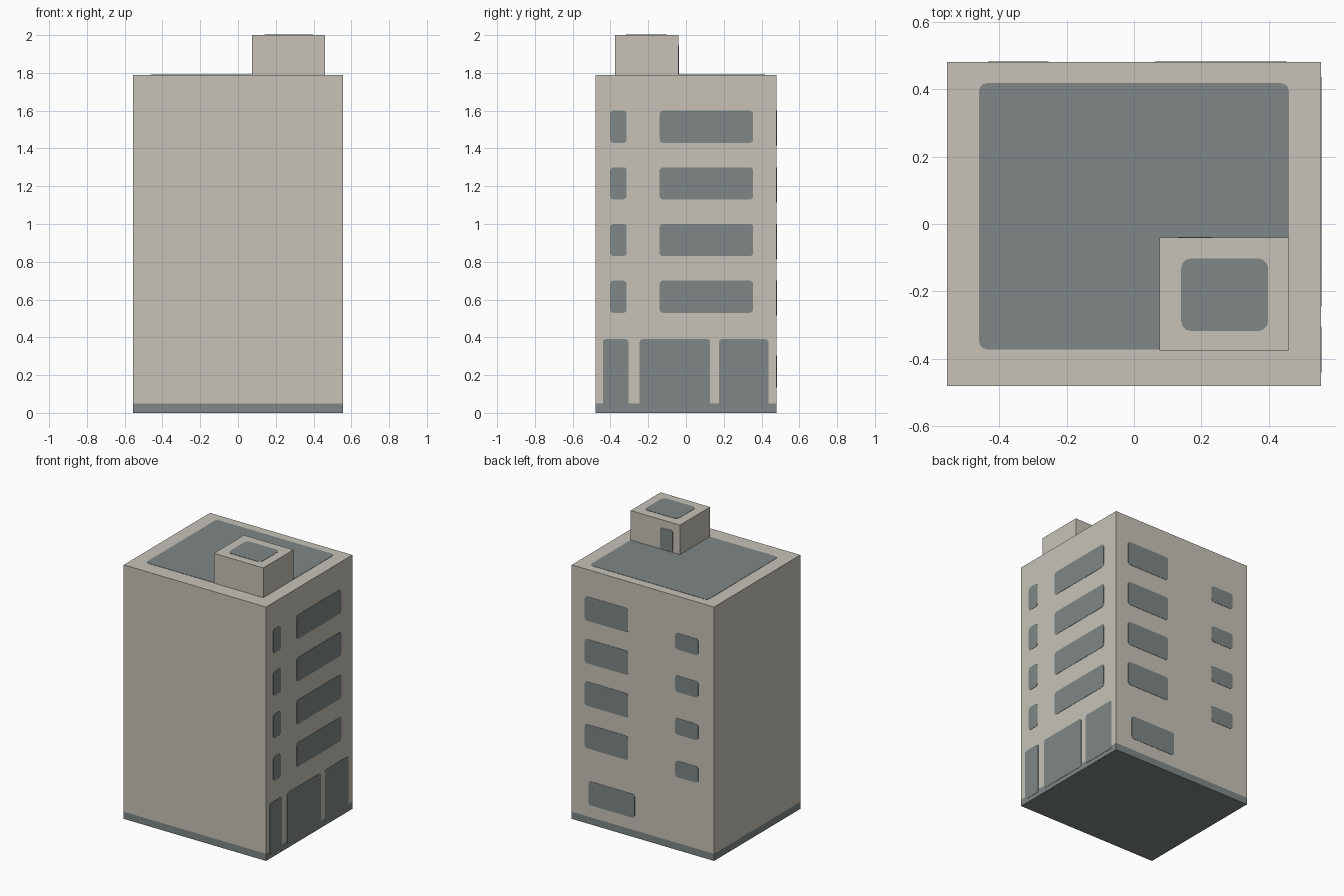
import bpy, bmesh, math

if "Cube" in bpy.data.objects:
    bpy.data.objects.remove(bpy.data.objects["Cube"])

X, Y, H = 0.555, 0.48, 1.79          # half width, half depth, roof height
BAND = 0.05                          # height of the dark plinth band
PX0, PX1, PY0, PY1, PH = 0.075, 0.46, -0.375, -0.04, 2.0   # rooftop hut
T = 0.002                            # plate thickness


def material(name, rgb):
    m = bpy.data.materials.new(name)
    m.diffuse_color = (*rgb, 1)
    m.use_nodes = True
    m.node_tree.nodes["Principled BSDF"].inputs["Base Color"].default_value = m.diffuse_color
    return m


STONE = material("warm_grey_stone", (0.57, 0.545, 0.485))
SLATE = material("slate_grey", (0.21, 0.242, 0.238))


def finish(name, bm, mats):
    me = bpy.data.meshes.new(name)
    bm.to_mesh(me)
    bm.free()
    for m in mats:
        me.materials.append(m)
    ob = bpy.data.objects.new(name, me)
    bpy.context.collection.objects.link(ob)
    return ob


def box(x0, x1, y0, y1, z0, z1):
    bm = bmesh.new()
    bmesh.ops.create_cube(bm, size=1)
    for v in bm.verts:
        v.co = (x0 + (v.co.x + 0.5) * (x1 - x0),
                y0 + (v.co.y + 0.5) * (y1 - y0),
                z0 + (v.co.z + 0.5) * (z1 - z0))
    return bm


def plate(name, place, u0, u1, v0, v1, r=0.018):
    """Thin rounded rectangle; place(u, v, d) maps it onto a wall or roof."""
    pts = []
    corners = [(u1 - r, v1 - r), (u0 + r, v1 - r), (u0 + r, v0 + r), (u1 - r, v0 + r)]
    for i, (cu, cv) in enumerate(corners):
        for k in range(4):
            a = math.radians(90 * i + 30 * k)
            pts.append((cu + r * math.cos(a), cv + r * math.sin(a)))
    bm = bmesh.new()
    front = [bm.verts.new(place(u, v, T)) for u, v in pts]
    back = [bm.verts.new(place(u, v, 0)) for u, v in pts]
    bm.faces.new(front)
    n = len(pts)
    for i in range(n):
        j = (i + 1) % n
        bm.faces.new((front[i], back[i], back[j], front[j]))
    bmesh.ops.recalc_face_normals(bm, faces=bm.faces[:])
    return finish(name, bm, [SLATE])


def on_right(u, v, d): return (X + d, u, v)
def on_back(u, v, d): return (u, Y + d, v)
def on_roof(u, v, d): return (u, v, H + d)
def on_hut_back(u, v, d): return (u, PY1 + d, v)
def on_hut_roof(u, v, d): return (u, v, PH + d)


# tower block, with the plinth band and underside in slate
bm = box(-X, X, -Y, Y, 0, H)
bmesh.ops.bisect_plane(bm, geom=bm.verts[:] + bm.edges[:] + bm.faces[:],
                       plane_co=(0, 0, BAND), plane_no=(0, 0, 1))
for f in bm.faces:
    f.material_index = 1 if f.calc_center_median().z < BAND else 0
finish("tower", bm, [STONE, SLATE])

# rooftop hut, open underneath where it meets the roof
bm = box(PX0, PX1, PY0, PY1, H, PH)
bm.normal_update()
bmesh.ops.delete(bm, geom=[f for f in bm.faces if f.normal.z < -0.5], context='FACES')
finish("roof_hut", bm, [STONE])
plate("hut_door", on_hut_back, 0.13, 0.23, H + 0.003, 1.945, 0.012)
plate("hut_roof_panel", on_hut_roof, 0.14, 0.398, -0.318, -0.102, 0.03)

# roof surface inside the stone border
plate("roof_panel", on_roof, -0.46, 0.46, -0.372, 0.418, 0.025)

# four upper floors of windows on the right and back walls
for i in range(4):
    z = 0.53 + 0.3 * i
    plate(f"right_narrow_window_{i+1}", on_right, -0.402, -0.314, z, z + 0.17)
    plate(f"right_wide_window_{i+1}", on_right, -0.14, 0.356, z, z + 0.17)
    plate(f"back_wide_window_{i+1}", on_back, 0.115, 0.453, z, z + 0.17)
    plate(f"back_small_window_{i+1}", on_back, -0.433, -0.253, z - 0.015, z + 0.10)

# ground floor: shop fronts on the right, one window at the back
for i, (a, b) in enumerate([(-0.44, -0.305), (-0.245, 0.128), (0.175, 0.436)]):
    plate(f"shop_front_{i+1}", on_right, a, b, 0.03, 0.39, 0.014)
plate("back_ground_window", on_back, 0.063, 0.422, 0.135, 0.303)
